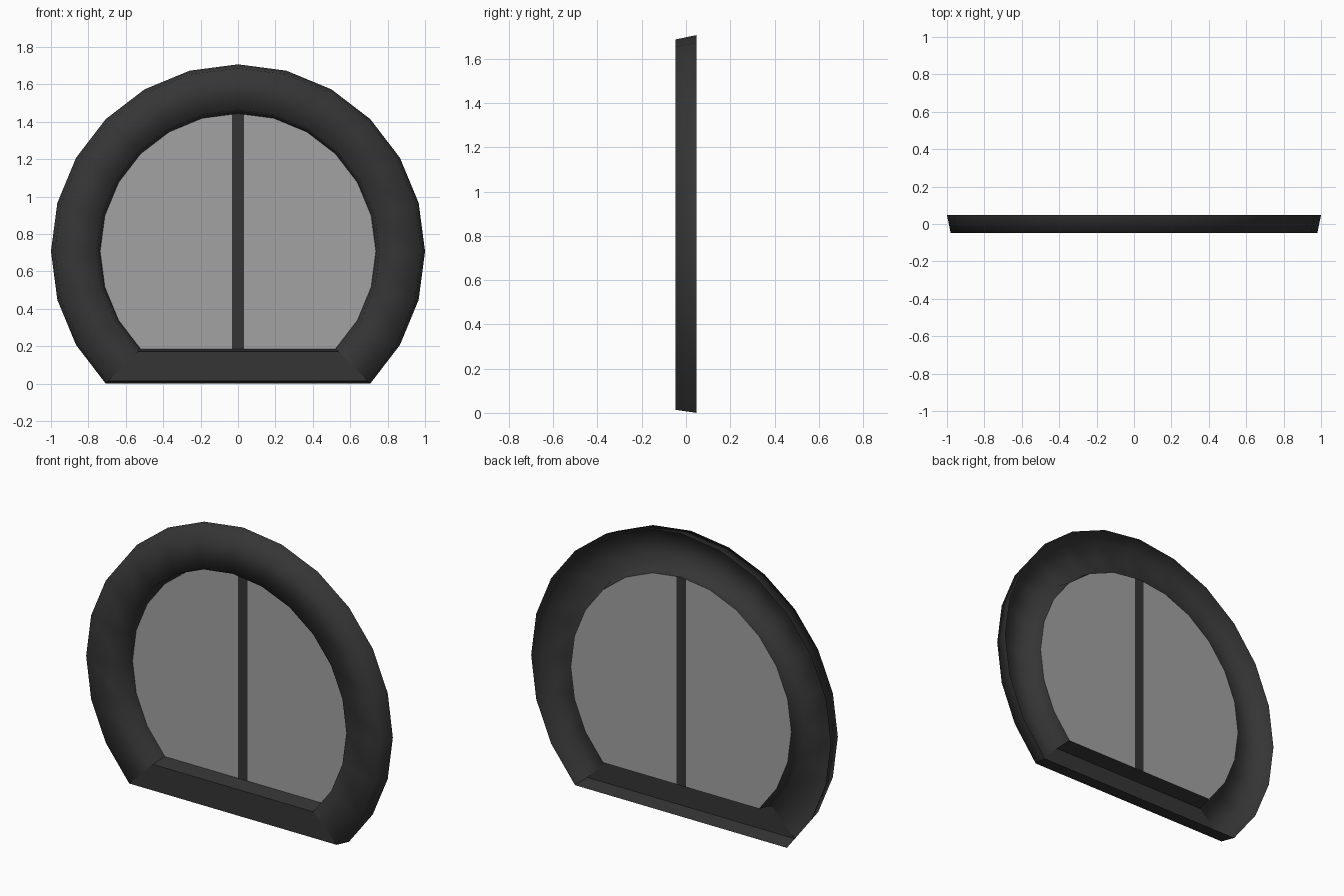
import bpy, bmesh, math
from mathutils import Vector

if "Cube" in bpy.data.objects:
    bpy.data.objects.remove(bpy.data.objects["Cube"])

CZ = math.sqrt(0.5)          # centre height of the arch circle
HALF = 0.048                 # half depth of the frame
BAR = 0.032                  # half width of the centre bar
N = 18                       # arc segments over 270 degrees


def material(name, rgba):
    m = bpy.data.materials.new(name)
    m.diffuse_color = rgba
    m.use_nodes = True
    m.node_tree.nodes["Principled BSDF"].inputs["Base Color"].default_value = m.diffuse_color
    return m


dark = material("dark grey frame", (0.036, 0.036, 0.036, 1.0))
glass = material("grey glass", (0.36, 0.36, 0.36, 0.65))


def arch(radius, y):
    """Circle cut off flat at the bottom, counter-clockwise from the front."""
    pts = []
    for i in range(N + 1):
        a = math.radians(-45 + 270 * i / N)
        pts.append(Vector((radius * math.cos(a), y, CZ + radius * math.sin(a))))
    return pts


def finish(bm, name, mat):
    mesh = bpy.data.meshes.new(name)
    bm.to_mesh(mesh)
    bm.free()
    mesh.materials.append(mat)
    ob = bpy.data.objects.new(name, mesh)
    bpy.context.collection.objects.link(ob)
    return ob


# Frame: tapered outer wall, front face and inner reveal, open at the back
bm = bmesh.new()
rings = [[bm.verts.new(p) for p in arch(r, y)]
         for r, y in ((1.0, HALF), (0.98, -HALF), (0.757, -HALF), (0.737, HALF))]
count = N + 1
for a, b in zip(rings, rings[1:]):
    for i in range(count):
        j = (i + 1) % count
        f = bm.faces.new((a[i], a[j], b[j], b[i]))
        f.smooth = True
        if j == 0:           # straight sill keeps crisp edges
            for e in f.edges:
                e.smooth = False
finish(bm, "arched_frame", dark)


# Flat panes and centre bar: vertical slices of the opening
def slice_pane(name, lo, hi, mat):
    bm = bmesh.new()
    bm.faces.new([bm.verts.new(p) for p in arch(0.737, HALF - 0.001)])
    for x, side in ((lo, -1), (hi, 1)):
        bmesh.ops.bisect_plane(bm, geom=bm.verts[:] + bm.edges[:] + bm.faces[:],
                               plane_co=(x, 0, 0), plane_no=(side, 0, 0),
                               clear_outer=True)
    finish(bm, name, mat)


slice_pane("left_glass", -2, -BAR, glass)
slice_pane("centre_bar", -BAR, BAR, dark)
slice_pane("right_glass", BAR, 2, glass)
